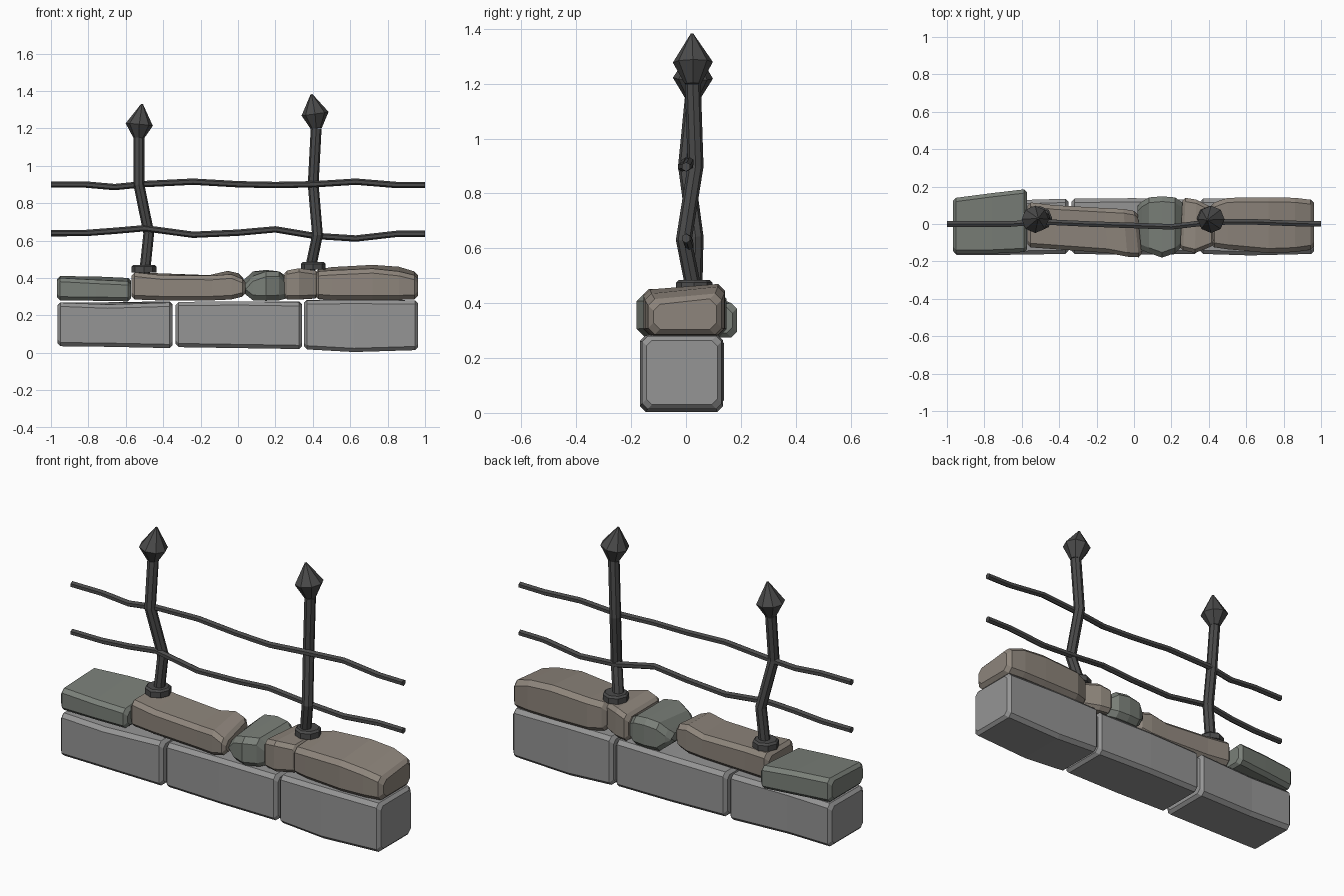
import bpy, bmesh, math
from mathutils import Vector


def material(name, rgb):
    m = bpy.data.materials.new(name)
    m.diffuse_color = (*rgb, 1)
    return m


GREY = material("grey_stone", (0.30, 0.30, 0.30))
BROWN = material("brown_stone", (0.27, 0.235, 0.20))
GREEN = material("green_stone", (0.195, 0.215, 0.19))
IRON = material("iron", (0.07, 0.07, 0.07))


def loft(name, rings, mat):
    """Skin equal-length rings and cap both ends."""
    bm = bmesh.new()
    vr = [[bm.verts.new(p) for p in r] for r in rings]
    n = len(vr[0])
    for a, b in zip(vr, vr[1:]):
        for i in range(n):
            j = (i + 1) % n
            bm.faces.new((a[i], a[j], b[j], b[i]))
    bm.faces.new(vr[0])
    bm.faces.new(vr[-1])
    bmesh.ops.remove_doubles(bm, verts=bm.verts, dist=1e-5)
    bmesh.ops.recalc_face_normals(bm, faces=bm.faces)
    me = bpy.data.meshes.new(name)
    bm.to_mesh(me)
    bm.free()
    me.materials.append(mat)
    ob = bpy.data.objects.new(name, me)
    bpy.context.collection.objects.link(ob)
    return ob


def section(x, y0, y1, z0, zf, zb, c, skew=0.0, inset=0.0):
    """Chamfered rectangle across x, with separate front and back top heights."""
    y0, y1, z0, zf, zb = y0 + inset, y1 - inset, z0 + inset, zf - inset, zb - inset
    pts = [(y0, z0 + c), (y0 + c, z0), (y1 - c, z0), (y1, z0 + c),
           (y1, zb - c), (y1 - c, zb), (y0 + c, zf), (y0, zf - c)]
    return [Vector((x + skew * y, y, z)) for y, z in pts]


def stone(name, stations, mat, c=0.02, skew0=0.0, skew1=0.0):
    """Rough block from stations (x, front, back, bottom, top front, top back)."""
    xa, xb = stations[0][0], stations[-1][0]
    sk = lambda x: skew0 + (skew1 - skew0) * (x - xa) / (xb - xa)
    rings = [section(*s, c, sk(s[0])) for s in stations]
    e = c * 0.8
    # move outer stations inward to chamfer the ends
    for k, d in ((0, 1), (-1, -1)):
        cap = section(*stations[k], c, sk(stations[k][0]), e)
        for v in rings[k]:
            v.x += d * e
        rings.insert(0 if k == 0 else len(rings), cap)
    return loft(name, rings, mat)


def tube(name, pts, radii, n, mat):
    """Sweep an n-sided ring along a path with a radius per point."""
    pts = [Vector(p) for p in pts]
    rings = []
    for i, p in enumerate(pts):
        t = (pts[min(i + 1, len(pts) - 1)] - pts[max(i - 1, 0)]).normalized()
        u = t.cross(Vector((0, 1, 0))).normalized()
        w = t.cross(u)
        rings.append([p + radii[i] * (math.cos(a) * u + math.sin(a) * w)
                      for a in (2 * math.pi * k / n for k in range(n))])
    return loft(name, rings, mat)


# base blocks
stone("base_block_left", [
    (-0.965, -0.165, 0.135, 0.035, 0.268, 0.27), (-0.70, -0.165, 0.125, 0.032, 0.258, 0.27),
    (-0.35, -0.16, 0.135, 0.025, 0.268, 0.275)], GREY)
stone("base_block_middle", [
    (-0.333, -0.16, 0.135, 0.03, 0.272, 0.272), (0.0, -0.165, 0.138, 0.025, 0.275, 0.275),
    (0.342, -0.16, 0.13, 0.02, 0.27, 0.275)], GREY)
stone("base_block_right", [
    (0.353, -0.16, 0.135, 0.018, 0.28, 0.283), (0.62, -0.168, 0.135, 0.004, 0.283, 0.285),
    (0.963, -0.16, 0.13, 0.014, 0.28, 0.28)], GREY)

# rough cap stones
stone("cap_stone_1", [
    (-0.968, -0.158, 0.14, 0.28, 0.40, 0.41), (-0.76, -0.158, 0.165, 0.278, 0.39, 0.408),
    (-0.572, -0.15, 0.185, 0.275, 0.382, 0.40)], GREEN)
stone("cap_stone_2", [
    (-0.57, -0.125, 0.115, 0.285, 0.43, 0.43), (-0.42, -0.135, 0.10, 0.28, 0.415, 0.425),
    (-0.15, -0.155, 0.085, 0.28, 0.412, 0.415), (-0.05, -0.175, 0.08, 0.285, 0.42, 0.438),
    (0.025, -0.178, 0.07, 0.30, 0.395, 0.425)], BROWN, 0.022, 0, -0.1)
stone("cap_stone_3", [
    (0.02, -0.14, 0.12, 0.31, 0.37, 0.40), (0.08, -0.155, 0.142, 0.28, 0.41, 0.435),
    (0.15, -0.18, 0.148, 0.278, 0.435, 0.443), (0.22, -0.155, 0.142, 0.28, 0.435, 0.435),
    (0.28, -0.12, 0.115, 0.29, 0.39, 0.41)], GREEN, 0.028)
stone("cap_stone_4", [
    (0.253, -0.14, 0.14, 0.285, 0.44, 0.43), (0.33, -0.155, 0.13, 0.285, 0.452, 0.445),
    (0.43, -0.12, 0.09, 0.29, 0.44, 0.44)], BROWN, 0.02, 0.05, 0)
stone("cap_stone_5", [
    (0.41, -0.125, 0.115, 0.288, 0.435, 0.445), (0.50, -0.135, 0.14, 0.283, 0.44, 0.458),
    (0.72, -0.155, 0.142, 0.282, 0.45, 0.47), (0.86, -0.15, 0.14, 0.283, 0.435, 0.46),
    (0.962, -0.138, 0.13, 0.285, 0.415, 0.435)], BROWN, 0.024)

# bent posts, collars and spear tips
posts = {
    "left": ([(-0.50, 0.03, 0.42), (-0.477, 0.035, 0.64), (-0.53, 0.0, 0.90), (-0.53, 0.025, 1.15)],
             (-0.528, 0.025, 1.22), (-0.513, 0.03, 1.33), (-0.503, 0.03, 0.43)),
    "right": ([(0.385, 0.03, 0.44), (0.425, -0.008, 0.63), (0.402, 0.035, 0.90), (0.418, 0.025, 1.20)],
              (0.412, 0.025, 1.278), (0.393, 0.022, 1.382), (0.402, 0.03, 0.445)),
}
for side, (path, wide, tip, foot) in posts.items():
    tube(f"post_{side}", path, [0.029] * 4, 8, IRON)
    tube(f"spear_tip_{side}", [path[-1], wide, tip], [0.03, 0.073, 0.005], 8, IRON)
    x, y, z = foot
    tube(f"collar_{side}", [(x, y, z), (x, y, z + 0.03), (x, y, z + 0.04)],
         [0.066, 0.066, 0.056], 8, IRON)

# wavy rails running the full length
XS = [-1, -0.82, -0.66, -0.5, -0.24, 0, 0.2, 0.41, 0.63, 0.85, 1]
YS = [0, 0, 0.0, 0.012, 0.0, -0.008, -0.015, 0.01, 0.012, 0.003, 0]
UPPER = [0.9, 0.9, 0.886, 0.902, 0.915, 0.901, 0.897, 0.901, 0.915, 0.897, 0.897]
LOWER = [0.64, 0.64, 0.652, 0.666, 0.631, 0.642, 0.66, 0.625, 0.611, 0.636, 0.636]
for name, zs in (("upper", UPPER), ("lower", LOWER)):
    tube(f"rail_{name}", list(zip(XS, YS, zs)), [0.017] * len(XS), 6, IRON)
